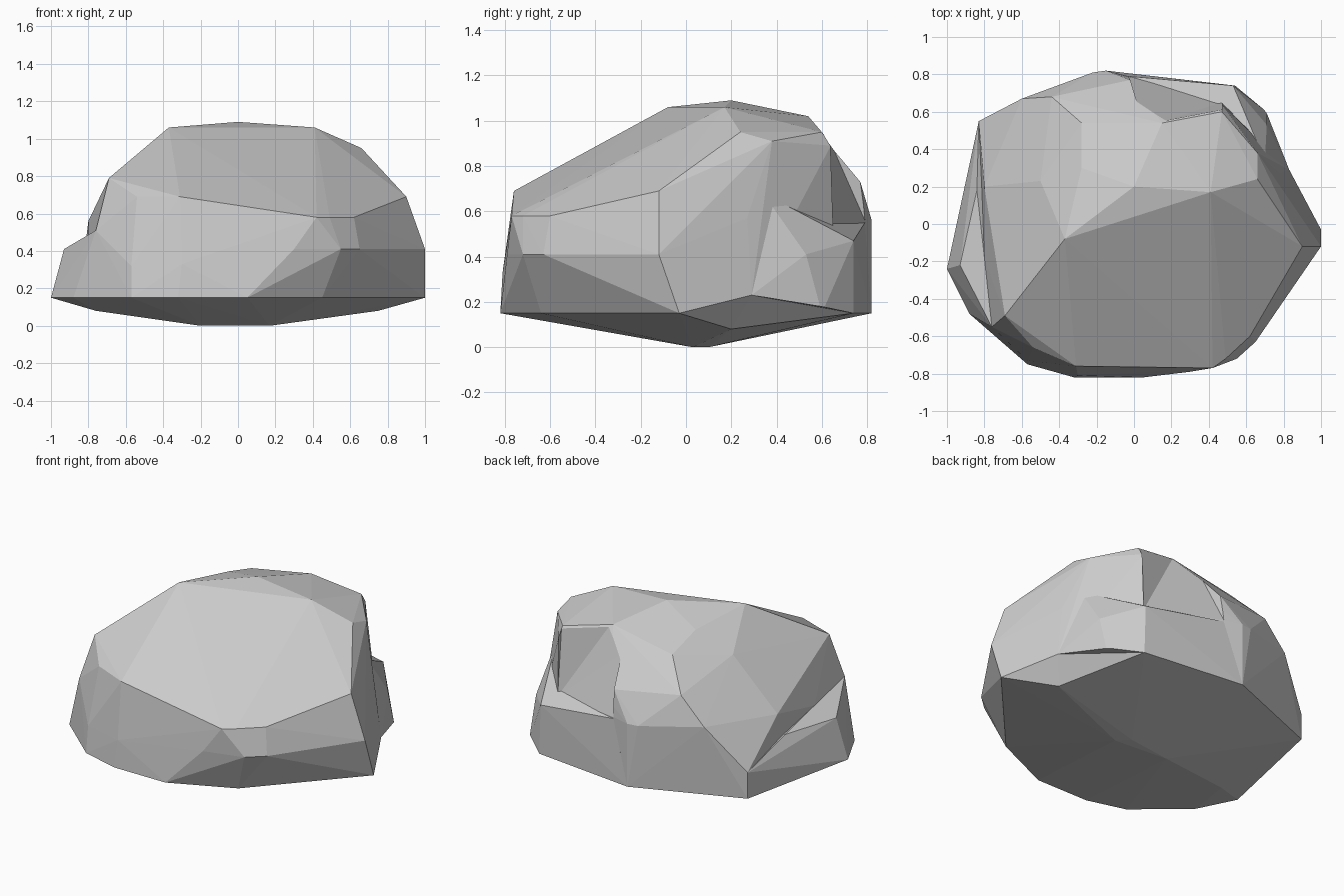
import bpy
import bmesh

default_cube = bpy.data.objects.get("Cube")
if default_cube:
    bpy.data.objects.remove(default_cube, do_unlink=True)

# One plain stone colour
stone = bpy.data.materials.new("stone_grey")
stone.use_nodes = True
stone_colour = (0.6, 0.6, 0.6, 1)
stone.diffuse_color = stone_colour
stone.node_tree.nodes["Principled BSDF"].inputs["Base Color"].default_value = stone_colour

GROUND_LINE = 0.15  # height of the widest ring


def at_height(z, outline):
    """Lift a flat outline to one height."""
    return [(x, y, z) for x, y in outline]


def chiselled_block(name, corners):
    """Stretch flat facets around a set of corners."""
    bm = bmesh.new()
    for corner in corners:
        bm.verts.new(corner)
    result = bmesh.ops.convex_hull(bm, input=bm.verts[:])
    inside = set(result["geom_interior"]) | set(result["geom_unused"])
    loose = [v for v in inside if isinstance(v, bmesh.types.BMVert)]
    bmesh.ops.delete(bm, geom=loose, context="VERTS")
    bmesh.ops.recalc_face_normals(bm, faces=bm.faces[:])
    mesh = bpy.data.meshes.new(name)
    bm.to_mesh(mesh)
    bm.free()
    mesh.materials.append(stone)
    block = bpy.data.objects.new(name, mesh)
    bpy.context.collection.objects.link(block)
    return block


def combine(main, helper, operation):
    """Fuse or carve one block with another and drop the helper."""
    joint = main.modifiers.new("joint", "BOOLEAN")
    joint.operation = operation
    joint.solver = "EXACT"
    joint.object = helper
    bpy.context.view_layer.objects.active = main
    bpy.ops.object.modifier_apply(modifier=joint.name)
    bpy.data.objects.remove(helper, do_unlink=True)


# Shallow keel on which the rock rests
keel = at_height(0, [(-.2, .06), (.17, .03), (.1, .1)])
chip_tip = [(.75, .2, .08)]

# Widest ring, without the corners that belong to the ledges
front_base = at_height(GROUND_LINE, [
    (-.57, -.75), (-.32, -.82), (.05, -.82), (.45, -.64), (1, -.03)])
back_base = at_height(GROUND_LINE, [
    (.6, .4), (.4, .6), (-.15, .82), (-.83, .55), (-.82, 0)])

# Steep front and right walls, up to the lip of the big slope
walls = at_height(.41, [(.3, -.79), (.55, -.72), (.65, -.63), (1, -.12)])
right_hollow = [(.83, .29, .23), (.7, .34, .68)]
walls += right_hollow + [(.78, .27, .57), (-.3, -.81, .33), (-.57, -.73, .32)]
slope_lip = at_height(.58, [(.42, -.77), (.49, -.72), (.62, -.6)])
slope_lip += [(-.31, -.76, .69), (-.54, -.66, .69), (-.69, -.49, .79),
              (.9, -.12, .69), (.77, .08, .82)]

# Crown
crown = at_height(1.06, [(-.37, -.08), (.12, .09), (.41, .17)])
crown += [(0, .2, 1.09), (-.36, .03, 1.03), (.66, .24, .95), (.66, .38, .91),
          (.47, .6, .95), (.15, .54, 1.02), (-.28, .3, 1.01), (-.28, .54, .94)]

# Back and left shoulders
shoulders = at_height(.56, [(-.15, .82), (-.22, .81), (-.03, .79), (-.8, .2)])
shoulders += [(-.02, .77, .73), (-.44, .68, .77), (-.6, .67, .6),
              (-.5, .23, .88), (-.83, .55, .32), (.47, .65, .51), (.47, .64, .89)]
left_wall = [(-.8, -.18, .47), (-.76, -.55, .51)]

rock = chiselled_block("rock", keel + chip_tip + front_base + back_base + walls
                       + slope_lip + crown + shoulders + left_wall)

# Steep recess in the back, above the shelf
recess = [(.47, .61, .95), (.16, .55, 1.02), (.02, .64, .9), (-.02, .77, .73),
          (-.03, .79, .56), (.47, .65, .51)]
recess += [(x, .95, z) for x in (0, .5) for z in (.55, 1)]
combine(rock, chiselled_block("recess", recess), "DIFFERENCE")

# Low ledge jutting from the left-hand wall
side_ledge = at_height(GROUND_LINE, [
    (-1, -.24), (-.88, -.48), (-.91, .02), (-.83, .55), (-.57, -.75)])
side_ledge += left_wall + keel[:1] + [
    (-.93, -.22, .41), (-.84, .18, .43), (-.83, .55, .32), (-.76, -.1, .08)]
combine(rock, chiselled_block("side_ledge", side_ledge), "UNION")

# Low shelf at the back corner
shelf_foot = at_height(GROUND_LINE, [(.54, .74), (.71, .6)])
back_shelf = shelf_foot + keel[1:] + chip_tip + right_hollow + [
    (-.15, .82, GROUND_LINE), (.53, .74, .47), (-.03, .79, .55),
    (.47, .65, .51), (.71, .53, .41)]
combine(rock, chiselled_block("back_shelf", back_shelf), "UNION")

# Chip broken out of the lower right edge
chip = shelf_foot + chip_tip + right_hollow[:1] + [
    (1, -.03, GROUND_LINE), (1.1, .4, .23), (1, .3, 0), (.9, .8, 0)]
combine(rock, chiselled_block("chip", chip), "DIFFERENCE")

# Keep every facet flat
for facet in rock.data.polygons:
    facet.use_smooth = False
